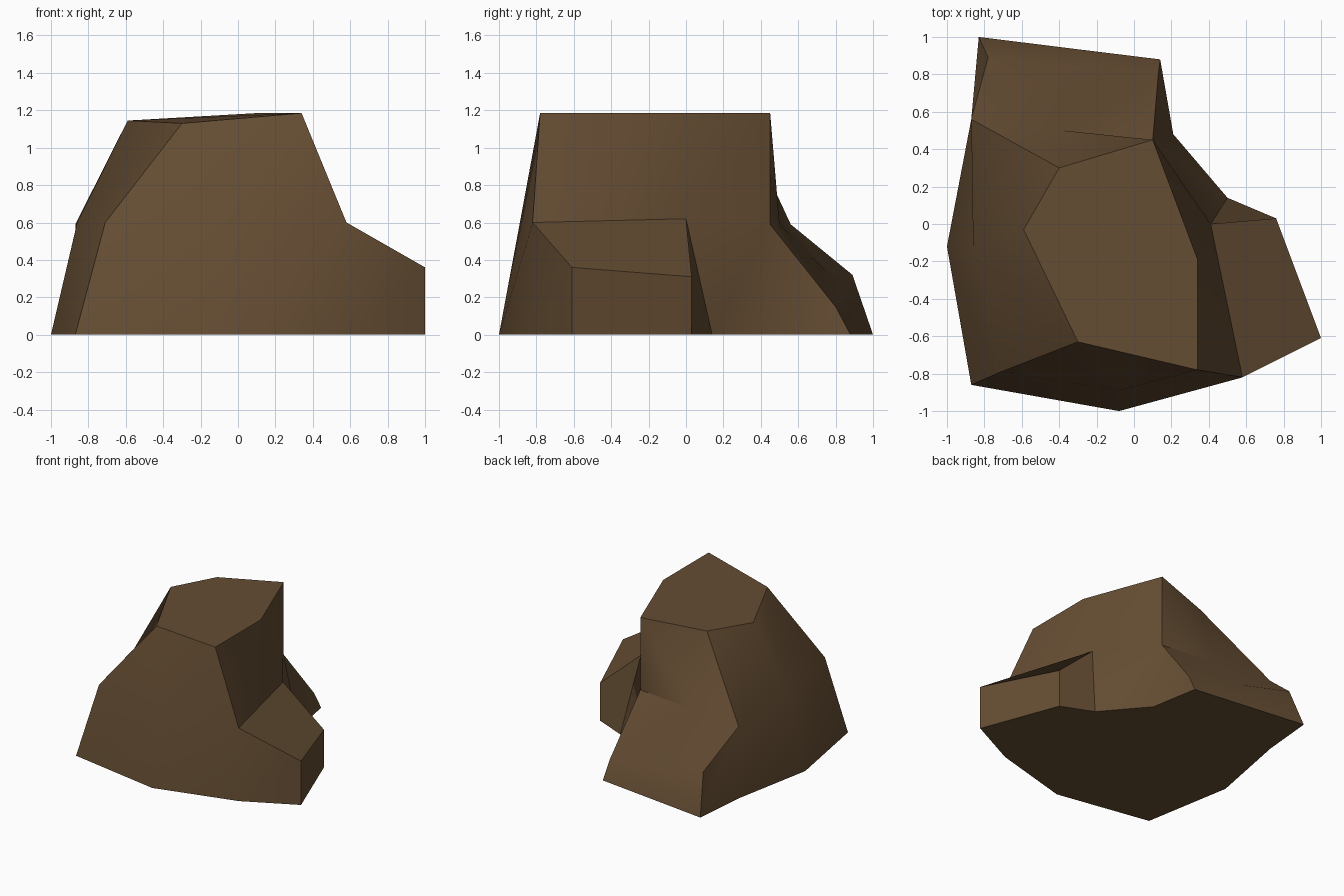
import bpy, bmesh, math

if "Cube" in bpy.data.objects:
    bpy.data.objects.remove(bpy.data.objects["Cube"])

# Shared corner points of the boulder
top_fl, top_fr = (-.30, -.63, 1.13), (.34, -.78, 1.185)
top_r, top_br = (.34, -.19, 1.185), (.10, .45, 1.185)
top_bl, top_l = (-.40, .30, 1.15), (-.59, -.03, 1.145)
mid_fr, mid_r, mid_br = (.58, -.82, .60), (.41, 0, .62), (.10, .45, .59)
mid_b, mid_bl, mid_l = (-.38, .50, .59), (-.87, .56, .59), (-.86, -.12, .60)
mid_fl, mid_f = (-.71, -.79, .60), (-.08, -.89, .59)

# Vertical profiles around the rock: foot (x, y), low, middle, top
columns = [
    ((-.87, -.86), mid_fl, mid_fl, top_fl),
    ((-.08, -1.0), mid_f, mid_f, top_fl),
    ((.58, -.82), mid_fr, mid_fr, top_fr),
    ((1.0, -.61), (1.0, -.61, .36), mid_fr, top_fr),     # side ledge
    ((.76, .03), (.76, .03, .31), mid_r, top_r),
    ((.50, .14), mid_r, mid_r, top_r),
    ((.21, .48), mid_br, mid_br, top_br),
    ((.14, .88), (.13, .80, .15), mid_br, top_br),       # back slope
    ((-.38, .944), (-.36, .85, .235), mid_b, top_br),
    ((-.38, .944), (-.36, .85, .235), mid_b, top_bl),
    ((-.83, 1.0), (-.78, .89, .32), mid_bl, top_bl),
    ((-.87, .56), mid_bl, mid_bl, top_bl),
    ((-1.0, -.12), mid_l, mid_l, top_l),
]
columns = [((*c[0], 0), *c[1:]) for c in columns]

bm = bmesh.new()
verts = {}


def add_face(points):
    """Face from points, skipping repeats; collapsed faces are dropped."""
    pts = list(dict.fromkeys(points))
    if len(pts) < 3:
        return
    for p in pts:
        if p not in verts:
            verts[p] = bm.verts.new(p)
    bm.faces.new([verts[p] for p in pts])


# Skin the sides between neighbouring profiles, then close top and bottom
for i, a in enumerate(columns):
    b = columns[(i + 1) % len(columns)]
    for k in range(3):
        add_face((a[k], b[k], b[k + 1], a[k + 1]))
add_face([c[3] for c in columns])
add_face([c[0] for c in reversed(columns)])
bmesh.ops.recalc_face_normals(bm, faces=bm.faces)

mesh = bpy.data.meshes.new("boulder")
bm.to_mesh(mesh)
bm.free()
rock = bpy.data.objects.new("boulder", mesh)
bpy.context.collection.objects.link(rock)

# Brown stone
stone = bpy.data.materials.new("brown stone")
stone.diffuse_color = (.13, .074, .033, 1)
stone.use_nodes = True
stone.node_tree.nodes["Principled BSDF"].inputs["Base Color"].default_value = stone.diffuse_color
mesh.materials.append(stone)

bpy.context.view_layer.objects.active = rock
rock.select_set(True)
bpy.ops.object.shade_smooth_by_angle(angle=math.radians(35))
